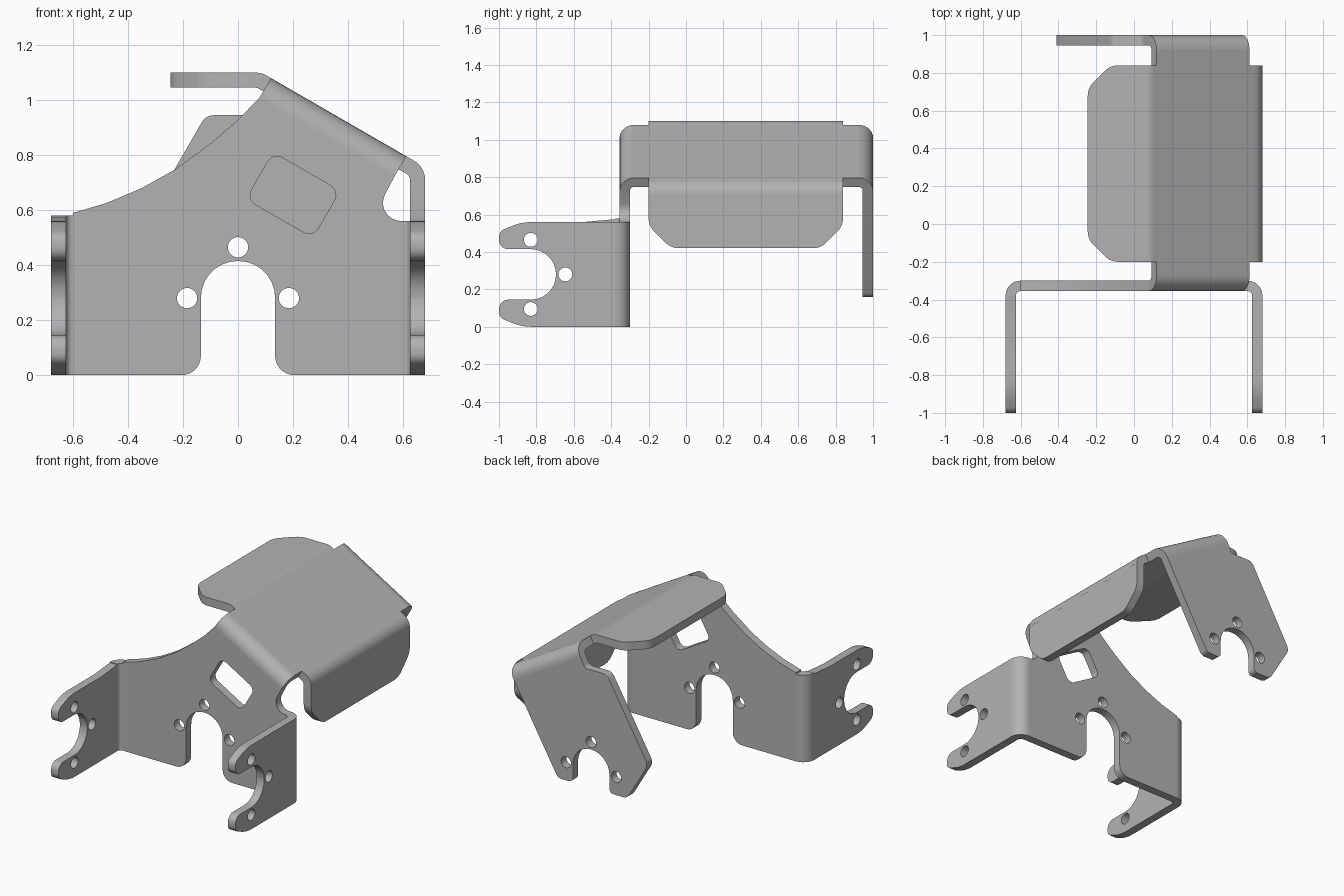
import bpy, bmesh
from math import sin, cos, tan, pi, radians
from mathutils import Vector, Matrix

if "Cube" in bpy.data.objects:
    bpy.data.objects.remove(bpy.data.objects["Cube"])

T, R = 0.055, 0.08                      # sheet thickness, outer bend radius
X, Y, Z = Vector((1, 0, 0)), Vector((0, 1, 0)), Vector((0, 0, 1))
S = Vector((cos(pi / 6), 0, -0.5))      # down the slope
N = Vector((0.5, 0, cos(pi / 6)))       # out of the slope

steel = bpy.data.materials.new("grey_steel")
steel.use_nodes = True
steel.diffuse_color = (0.45, 0.45, 0.45, 1)
bsdf = next(n for n in steel.node_tree.nodes if n.type == 'BSDF_PRINCIPLED')
bsdf.inputs["Base Color"].default_value = (0.45, 0.45, 0.45, 1)
bsdf.inputs["Roughness"].default_value = 0.6


def finish(name, bm):
    bmesh.ops.remove_doubles(bm, verts=bm.verts, dist=0.0003)
    bmesh.ops.recalc_face_normals(bm, faces=bm.faces)
    mesh = bpy.data.meshes.new(name)
    bm.to_mesh(mesh)
    bm.free()
    mesh.materials.append(steel)
    ob = bpy.data.objects.new(name, mesh)
    bpy.context.collection.objects.link(ob)
    bpy.ops.object.select_all(action='DESELECT')
    ob.select_set(True)
    bpy.context.view_layer.objects.active = ob
    bpy.ops.object.shade_smooth_by_angle(angle=radians(30))


def rounded(points, steps=7):
    """Closed outline; a third value on a point is its fillet radius."""
    out = []
    for i, p in enumerate(points):
        c = Vector(p[:2])
        if len(p) == 2:
            out.append(c)
            continue
        da = (Vector(points[i - 1][:2]) - c).normalized()
        db = (Vector(points[(i + 1) % len(points)][:2]) - c).normalized()
        half, r = da.angle(db) / 2, p[2]
        mid = c + (da + db).normalized() * r / sin(half)
        va, vb = c + da * r / tan(half) - mid, c + db * r / tan(half) - mid
        th = va.angle(vb)
        for k in range(steps + 1):
            f = k / steps
            out.append(mid + (va * sin((1 - f) * th) + vb * sin(f * th)) / sin(th))
    return out


def circle(x, y, r=0.037, n=24):
    return [Vector((x + r * cos(2 * pi * i / n), y + r * sin(2 * pi * i / n))) for i in range(n)]


def plate(name, outline, origin, u, v, holes=()):
    """Flat sheet in the u, v plane, thickened against its normal."""
    cu = bpy.data.curves.new(name, 'CURVE')
    cu.dimensions, cu.fill_mode, cu.extrude = '2D', 'BOTH', T / 2
    for loop in [rounded(outline), *holes]:
        sp = cu.splines.new('POLY')
        sp.points.add(len(loop) - 1)
        for pt, co in zip(sp.points, loop):
            pt.co = (co.x, co.y, 0, 1)
        sp.use_cyclic_u = True
    tmp = bpy.data.objects.new(name + "_curve", cu)
    bpy.context.collection.objects.link(tmp)
    bpy.context.view_layer.update()
    flat = bpy.data.meshes.new_from_object(tmp.evaluated_get(bpy.context.evaluated_depsgraph_get()))
    bpy.data.objects.remove(tmp)
    bpy.data.curves.remove(cu)
    w = u.cross(v)
    m = Matrix((u, v, w)).transposed().to_4x4()
    m.translation = Vector(origin) - w * T / 2
    bm = bmesh.new()
    bm.from_mesh(flat)
    bpy.data.meshes.remove(flat)
    bm.transform(m)
    finish(name, bm)


def bend(name, centre, length, a, b, steps=8):
    """Ring sector from direction a to b, swept along length."""
    th, c = a.angle(b), Vector(centre)
    dirs = [(a * sin(th * (1 - i / steps)) + b * sin(th * i / steps)) / sin(th) for i in range(steps + 1)]
    bm = bmesh.new()
    ring = [c + d * R for d in dirs] + [c + d * (R - T) for d in reversed(dirs)]
    face = bm.faces.new([bm.verts.new(p) for p in ring])
    ext = bmesh.ops.extrude_face_region(bm, geom=[face], use_keep_orig=True)
    moved = [g for g in ext["geom"] if isinstance(g, bmesh.types.BMVert)]
    bmesh.ops.translate(bm, verts=moved, vec=length)
    finish(name, bm)


mount_holes = [circle(-0.185, 0.28), circle(0.185, 0.28), circle(0, 0.465)]

# Slope reference points on its outer face
A, B = Vector((0.085, 0, 1.1)), Vector((0.68, 0, 0.756))
E0, E1 = A + S * 0.04, A + S * 0.608
F0, F1 = E0 - N * R, E1 - N * R
lo, hi = -0.2, 0.84

# Front plate with arch, mounting holes and tilted window
win = Vector((0.2, 0.655))
s2, n2 = Vector((S.x, S.z)), Vector((N.x, N.z))
window = rounded([(*(win + s2 * i * 0.14 + n2 * j * 0.098), 0.04)
                  for i, j in ((-1, -1), (1, -1), (1, 1), (-1, 1))])
plate("front_plate",
      [(-0.6, 0), (-0.135, 0, 0.07), (-0.135, 0.415, 0.134), (0.135, 0.415, 0.134),
       (0.135, 0, 0.07), (0.6, 0), (0.6, 0.56), (0.482, 0.56, 0.067), (F1.x, F1.z),
       (F0.x, F0.z), (0, 0.928), (-0.1, 0.842), (-0.23, 0.747), (-0.35, 0.68),
       (-0.48, 0.625), (-0.6, 0.59)],
      (0, -0.355, 0), X, Z, mount_holes + [window])

# Forked side wings and their vertical bends
fork = [(-0.38, 0), (-0.88, 0, 0.28), (-1, 0.05, 0.045), (-1, 0.145, 0.05),
        (-0.695, 0.145, 0.134), (-0.695, 0.415, 0.134), (-1, 0.415, 0.05),
        (-1, 0.51, 0.045), (-0.88, 0.56, 0.28)]
fork_holes = [circle(-0.83, 0.095), circle(-0.83, 0.465), circle(-0.645, 0.28)]
plate("left_wing", fork + [(-0.38, 0.56)], (0.68, 0, 0), Y, Z, fork_holes)
plate("right_wing", fork + [(-0.55, 0.56), (-0.38, 0.575)], (T - 0.68, 0, 0), Y, Z, fork_holes)
bend("left_wing_bend", (0.6, -0.38, 0), Z * 0.56, Y, X)
bend("right_wing_bend", (-0.6, -0.38, 0), Z * 0.58, Y, -X)

# Sloped panel with relief notches at its corners
ta, tb = R * tan(pi / 12), (B - A).length - R * tan(pi / 6)
y0, y1 = -0.355 + R, 1 - R
plate("sloped_panel",
      [(0.04, y0), (0.608, y0), (0.608, lo), (tb, lo), (tb, hi), (0.608, hi),
       (0.608, y1), (0.04, y1), (0.04, hi), (ta, hi), (ta, lo), (0.04, lo)],
      A, S, Y)
bend("front_top_bend", F0 + Y * y0, E1 - E0, -Y, N)
bend("back_top_bend", F0 + Y * y1, E1 - E0, Y, N)
bend("upper_flange_bend", A + S * ta - N * R + Y * lo, Y * (hi - lo), Z, N)
low_centre = A + S * tb - N * R
bend("lower_flange_bend", low_centre + Y * lo, Y * (hi - lo), N, X)

# Flanges with clipped, softened corners
plate("upper_flange",
      [(A.x - ta, lo), (-0.125, lo, 0.1), (-0.245, lo + 0.12, 0.1),
       (-0.245, hi - 0.12, 0.1), (-0.125, hi, 0.1), (A.x - ta, hi)],
      (0, 0, 1.1), X, Y)
plate("lower_flange",
      [(lo, low_centre.z), (lo, 0.54, 0.1), (lo + 0.12, 0.42, 0.1),
       (hi - 0.12, 0.42, 0.1), (hi, 0.54, 0.1), (hi, low_centre.z)],
      (0.68, 0, 0), Y, Z)

# Back plate hanging square to the slope
plate("back_plate",
      [(F0.x, F0.z), (F1.x, F1.z), (0.245, 0.16, 0.04), (0.135, 0.16, 0.03),
       (0.135, 0.415, 0.134), (-0.135, 0.415, 0.134), (-0.135, 0.16, 0.03),
       (-0.265, 0.16, 0.05), (-0.42, 0.42, 0.06), (-0.117, 0.945, 0.05),
       (0.045, 0.945, 0.03)],
      (0, 1 - T, 0), X, Z, mount_holes)
